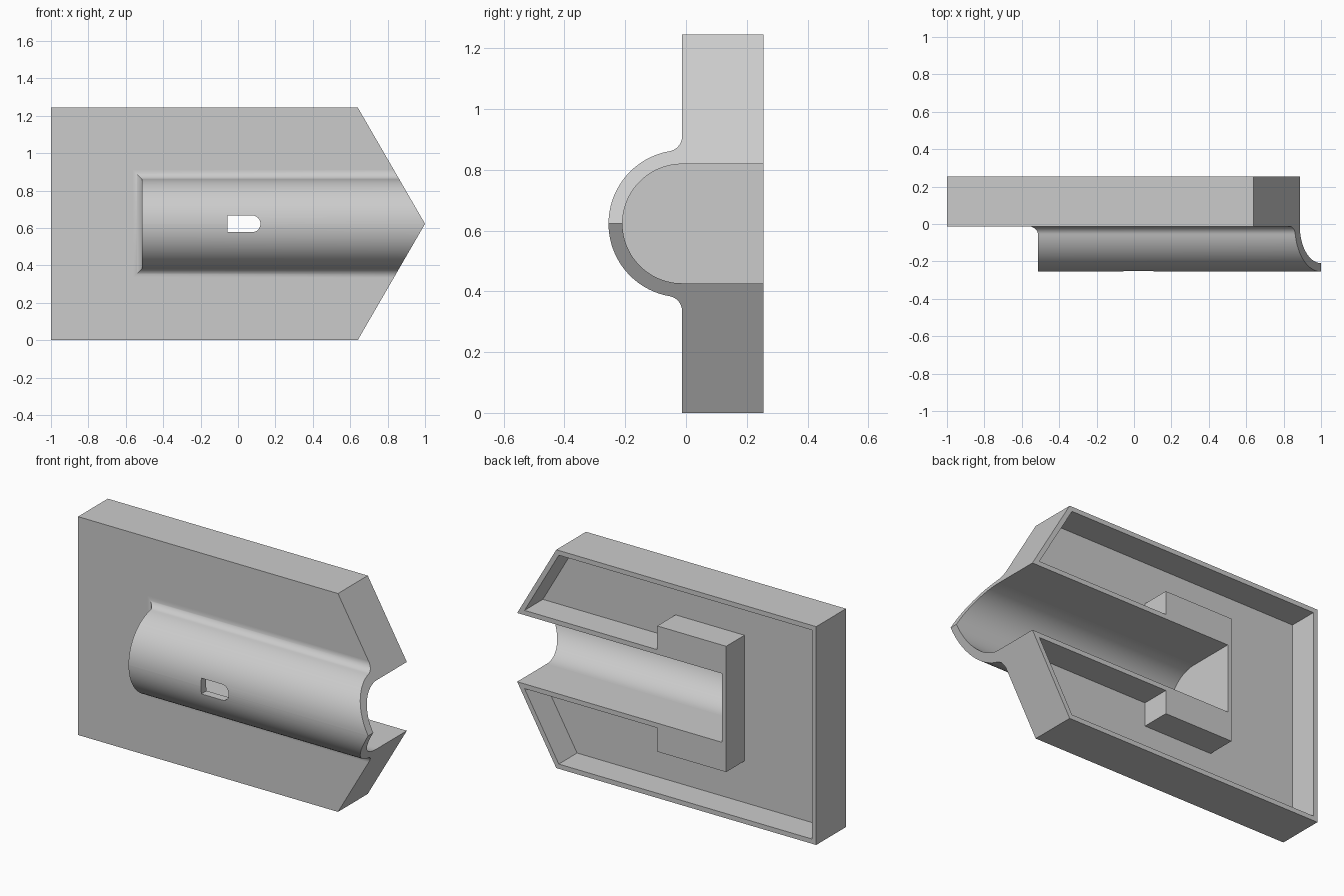
import bpy, bmesh
from math import sin, cos, pi, sqrt, acos

cube = bpy.data.objects.get("Cube")
if cube:
    bpy.data.objects.remove(cube, do_unlink=True)

H = 1.245           # plate height
MID = H / 2         # centre line height
FACE = -0.013       # front face of the plate
BACK = 0.255        # rear rim
R_OUT, R_IN = 0.242, 0.196
FIL = 0.05          # fillet radius
WALL = 0.027        # rim thickness


def new_object(name, bm):
    bmesh.ops.recalc_face_normals(bm, faces=bm.faces)
    mesh = bpy.data.meshes.new(name)
    bm.to_mesh(mesh)
    bm.free()
    obj = bpy.data.objects.new(name, mesh)
    bpy.context.collection.objects.link(obj)
    return obj


def loft(name, rings):
    """Join matching rings of points and cap both ends."""
    bm = bmesh.new()
    loops = [[bm.verts.new(p) for p in ring] for ring in rings]
    for a, b in zip(loops, loops[1:]):
        for i in range(len(a)):
            j = (i + 1) % len(a)
            bm.faces.new((a[i], a[j], b[j], b[i]))
    bm.faces.new(loops[0])
    bm.faces.new(loops[-1])
    return new_object(name, bm)


def prism_y(name, outline, y0, y1):
    return loft(name, [[(x, y, z) for x, z in outline] for y in (y0, y1)])


def combine(obj, tool, operation):
    """Apply a boolean and discard the tool."""
    tool.hide_render = True
    mod = obj.modifiers.new(operation, "BOOLEAN")
    mod.operation, mod.solver, mod.object = operation, "EXACT", tool
    graph = bpy.context.evaluated_depsgraph_get()
    mesh = bpy.data.meshes.new_from_object(obj.evaluated_get(graph))
    obj.modifiers.clear()
    obj.data = mesh
    bpy.data.objects.remove(tool, do_unlink=True)


def mirrored(half):
    """Complete an outline with its reflection about the centre line."""
    return half + [(x, H - z) for x, z in reversed(half)]


# Plate with square corners, pointed later
plate = prism_y("pointed_plate", mirrored([(-1, 0), (1.2, 0)][::-1]), FACE, BACK)

# Half-round ridge with filleted foot, stacked as rectangles from nose to plate
fil_y = FACE - FIL
fil_w = sqrt((R_OUT + FIL) ** 2 - FIL ** 2)
touch = acos(FIL / (R_OUT + FIL))
levels = [(FACE - R_OUT * cos(t), R_OUT * sin(t))
          for t in (touch * max(i, 0.02) / 28 for i in range(29))]
start = pi / 2 - touch
for i in range(1, 15):
    t = start + (pi / 2 - start) * i / 14
    # walk round the fillet from the ridge to the plate
    levels.append((fil_y + FIL * sin(t) if i else fil_y, fil_w - FIL * cos(t)))
# carry the foot into the plate
levels.append((FACE + 0.04, levels[-1][1]))


def ridge_end(y):
    d = min(max(y - fil_y, 0), FIL)
    return -0.512 - FIL + sqrt(FIL ** 2 - d ** 2)


ridge = loft("ridge", [[(ridge_end(y), y, MID - w), (1.2, y, MID - w),
                        (1.2, y, MID + w), (ridge_end(y), y, MID + w)]
                       for y, w in levels])
combine(plate, ridge, "UNION")

# Trim everything to the arrow-shaped outline
arrow = prism_y("arrow", [(-1.1, -0.1), (-1.1, H + 0.1), (0.582, H + 0.1),
                          (1, MID), (0.582, -0.1)], -0.5, 0.5)
combine(plate, arrow, "INTERSECT")

# Rear pocket, wrapping round the channel walls and the stop block
wall_z = MID - R_IN - WALL
pocket = prism_y("pocket", mirrored([(-0.974, WALL), (0.624, WALL),
                                     (0.84, wall_z), (0.003, wall_z),
                                     (0.003, 0.264), (-0.432, 0.264)])[1:6]
                 + mirrored([(-0.974, WALL), (0.624, WALL), (0.84, wall_z),
                             (0.003, wall_z), (0.003, 0.264),
                             (-0.432, 0.264)])[6:] + [(-0.974, WALL)],
                 BACK - 0.165, BACK + 0.1)
combine(plate, pocket, "DIFFERENCE")

# Round-bottomed channel, open at the rear and at the point
arc = [(FACE - R_IN * sin(pi * i / 48), MID - R_IN * cos(pi * i / 48))
       for i in range(49)]
section = [(0.4, MID - R_IN)] + arc + [(0.4, MID + R_IN)]
channel = loft("channel", [[(x, y, z) for y, z in section] for x in (-0.407, 1.3)])
combine(plate, channel, "DIFFERENCE")

# Slot with one rounded end through the ridge
r = 0.045
slot = prism_y("slot", [(-0.055, MID + r), (-0.055, MID - r)]
               + [(0.075 + r * sin(pi * i / 16), MID - r * cos(pi * i / 16))
                  for i in range(17)], -0.5, 0)
combine(plate, slot, "DIFFERENCE")

# Plain grey finish
grey = bpy.data.materials.new("light_grey")
grey.use_nodes = True
colour = (0.6, 0.6, 0.6, 1)
grey.diffuse_color = colour
grey.node_tree.nodes["Principled BSDF"].inputs["Base Color"].default_value = colour
plate.data.materials.clear()
plate.data.materials.append(grey)

# Smooth the curves, keep the flat faces flat
bpy.ops.object.select_all(action="DESELECT")
plate.select_set(True)
bpy.context.view_layer.objects.active = plate
bpy.ops.object.shade_smooth_by_angle(angle=pi / 6)
for face in plate.data.polygons:
    face.material_index = 0
    if max(abs(c) for c in face.normal) > 0.9999:
        face.use_smooth = False
